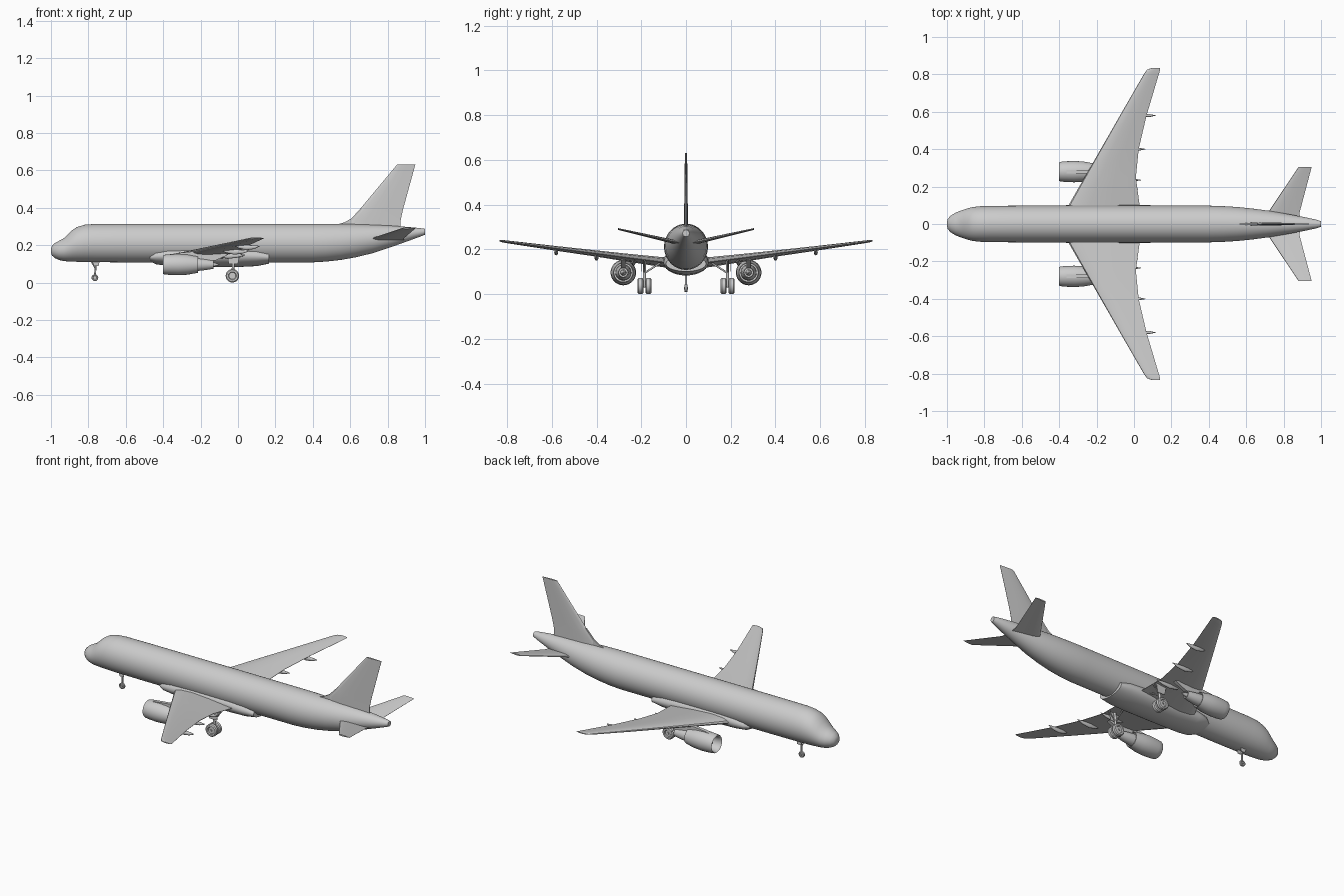
import bpy, bmesh
from math import sin, cos, pi
from mathutils import Vector


def finish(name, bm, mirror=False, angle=35):
    bmesh.ops.recalc_face_normals(bm, faces=bm.faces[:])
    mesh = bpy.data.meshes.new(name)
    bm.to_mesh(mesh)
    bm.free()
    ob = bpy.data.objects.new(name, mesh)
    bpy.context.collection.objects.link(ob)
    bpy.ops.object.select_all(action='DESELECT')
    ob.select_set(True)
    bpy.context.view_layer.objects.active = ob
    bpy.ops.object.shade_smooth_by_angle(angle=angle * pi / 180)
    if mirror:
        m = ob.modifiers.new("Mirror", 'MIRROR')
        m.use_axis = (False, True, False)
        m.use_mirror_merge = False
    return ob


def skin(name, rings, mirror=False, angle=35):
    """Bridge rings of points and cap both ends."""
    bm = bmesh.new()
    vs = [[bm.verts.new(p) for p in r] for r in rings]
    n = len(vs[0])
    for a, b in zip(vs, vs[1:]):
        for i in range(n):
            j = (i + 1) % n
            bm.faces.new((a[i], a[j], b[j], b[i]))
    bm.faces.new(vs[0])
    bm.faces.new(vs[-1])
    return finish(name, bm, mirror, angle)


def loft(name, sections, seg=48, mirror=False, angle=35):
    """Ellipses along x: (x, centre y, centre z, half width, half height)."""
    turn = [2 * pi * i / seg for i in range(seg)]
    rings = [[(x, y + w * cos(t), z + h * sin(t)) for t in turn] for x, y, z, w, h in sections]
    return skin(name, rings, mirror, angle)


def lathe_x(name, y, z, profile, seg=40):
    return loft(name, [(x, y, z, r, r) for x, r in profile], seg, True)


def wheel(name, x, y, z, r, w, mirror=False):
    prof = [(-.3, .25), (-.3, .5), (-.5, .6), (-.5, .85), (-.3, 1), (.3, 1),
            (.5, .85), (.5, .6), (.3, .5), (.3, .25)]
    turn = [2 * pi * i / 28 for i in range(28)]
    rings = [[(x + r * k * cos(t), y + w * d, z + r * k * sin(t)) for t in turn] for d, k in prof]
    return skin(name, rings, mirror)


def rod(name, a, b, r, mirror=False):
    a, b = Vector(a), Vector(b)
    q = (b - a).to_track_quat('Z', 'Y')
    ring = [q @ Vector((r * cos(i * pi / 6), r * sin(i * pi / 6), 0)) for i in range(12)]
    return skin(name, [[p + v for v in ring] for p in (a, b)], mirror)


FOIL = [(0, 0), (.02, .2), (.1, .4), (.3, .5), (.6, .36), (1, .03),
        (1, -.03), (.6, -.36), (.3, -.5), (.1, -.4), (.02, -.2)]


def wing(name, stations, normal, mirror=False):
    """Aerofoil stations: (leading x, trailing x, y, z, thickness)."""
    n = Vector(normal)
    rings = [[Vector((a + (b - a) * c, y, z)) + n * (k * t) for c, k in FOIL]
             for a, b, y, z, t in stations]
    return skin(name, rings, mirror)


def slab(name, outline, y, t, mirror=False):
    return skin(name, [[(x, y + d, z) for x, z in outline] for d in (-t / 2, t / 2)], mirror)


# Fuselage: x, top, bottom, half width
body = [(-1.0, .182, .158, .012), (-.995, .195, .145, .028), (-.98, .210, .131, .045),
        (-.955, .224, .120, .060), (-.93, .238, .115, .070), (-.91, .258, .113, .077),
        (-.885, .281, .112, .085), (-.86, .297, .111, .091), (-.82, .309, .110, .095),
        (-.77, .313, .109, .097), (-.6, .314, .108, .098), (.40, .314, .108, .098),
        (.47, .314, .112, .096), (.55, .313, .121, .091), (.63, .312, .135, .083),
        (.72, .309, .157, .071), (.82, .304, .190, .054), (.91, .297, .222, .037),
        (.975, .291, .246, .023), (1.0, .287, .256, .015)]
loft("fuselage", [(x, 0, (a + b) / 2, w, (a - b) / 2) for x, a, b, w in body], 64)

# Belly fairing under the wing
loft("belly_fairing", [(-.47, 0, .135, .07, .022), (-.44, 0, .14, .092, .042),
     (-.38, 0, .143, .100, .053), (-.25, 0, .145, .102, .060), (0, 0, .143, .102, .060),
     (.10, 0, .140, .100, .052), (.165, 0, .135, .090, .034)], 48)

# Wings
wing("wing", [(-.41, .035, 0, .128, .05), (-.35, .03, .1, .142, .045),
     (-.264, .01, .25, .161, .036), (-.178, .025, .4, .181, .028),
     (-.075, .067, .58, .204, .021), (.055, .134, .805, .234, .012),
     (.07, .14, .825, .237, .010), (.095, .138, .834, .238, .006)], (0, 0, 1), True)

# Flap track fairings
for i, (y, end) in enumerate([(.235, .037), (.40, .062), (.58, .116)]):
    z, s = .158 + (y - .235) * .133, 1.15 - y * .6
    loft(f"flap_fairing_{i + 1}",
         [(end - .17 * s, y, z - .004, .001, .001), (end - .14 * s, y, z - .012, .006, .009),
          (end - .09 * s, y, z - .017, .009, .014), (end - .04 * s, y, z - .015, .008, .010),
          (end, y, z - .010, .001, .002)], 16, True)

# Tail surfaces
wing("tailplane", [(.68, .89, 0, .222, .02), (.715, .885, .06, .235, .018),
     (.88, .95, .305, .291, .008)], (0, 0, 1), True)
wing("fin", [(.60, .87, 0, .27, .018), (.60, .87, 0, .335, .018),
     (.65, .882, 0, .39, .016), (.85, .948, 0, .63, .010)], (0, 1, 0))
slab("fin_fillet", [(.52, .308), (.57, .322), (.605, .342), (.66, .40), (.70, .30)], 0, .009)

# Engines
EY, EZ = .28, .096
lathe_x("engine_nacelle", EY, EZ, [(-.34, .040), (-.385, .042), (-.397, .046), (-.40, .049),
        (-.395, .052), (-.37, .055), (-.32, .057), (-.27, .054), (-.215, .044),
        (-.215, .041), (-.25, .042)])
lathe_x("engine_spinner", EY, EZ, [(-.375, .001), (-.368, .007), (-.35, .014), (-.338, .016)], 24)
lathe_x("engine_core", EY, EZ, [(-.26, .036), (-.215, .034), (-.17, .029), (-.13, .022),
        (-.13, .019), (-.15, .019)])
lathe_x("exhaust_cone", EY, EZ, [(-.155, .014), (-.13, .011), (-.10, .002)], 24)
slab("engine_pylon", [(-.375, .148), (-.33, .157), (-.25, .165), (-.10, .165), (-.05, .150),
     (-.12, .118), (-.17, .112), (-.25, .130)], EY, .02, True)

# Main landing gear
for i, y in enumerate((.168, .204)):
    wheel(f"main_wheel_{i + 1}", -.03, y, .036, .036, .026, True)
rod("main_axle", (-.03, .155, .036), (-.03, .217, .036), .007, True)
rod("main_strut", (-.03, .186, .036), (-.02, .186, .155), .007, True)
rod("main_side_brace", (-.025, .184, .095), (-.02, .105, .145), .004, True)
rod("main_drag_brace", (-.03, .186, .085), (.02, .186, .15), .003, True)
slab("main_gear_door", [(-.06, .155), (.01, .155), (0, .10), (-.05, .10)], .198, .004, True)

# Nose landing gear
wheel("nose_wheel", -.765, 0, .026, .018, .014)
rod("nose_axle", (-.765, -.009, .026), (-.765, .009, .026), .005)
rod("nose_strut", (-.765, 0, .026), (-.76, 0, .118), .005)
rod("nose_drag_brace", (-.764, 0, .075), (-.785, 0, .115), .003)
for s, n in ((-1, "right"), (1, "left")):
    slab("nose_gear_door_" + n, [(-.78, .115), (-.74, .115), (-.745, .088), (-.77, .088)],
         s * .014, .003)
